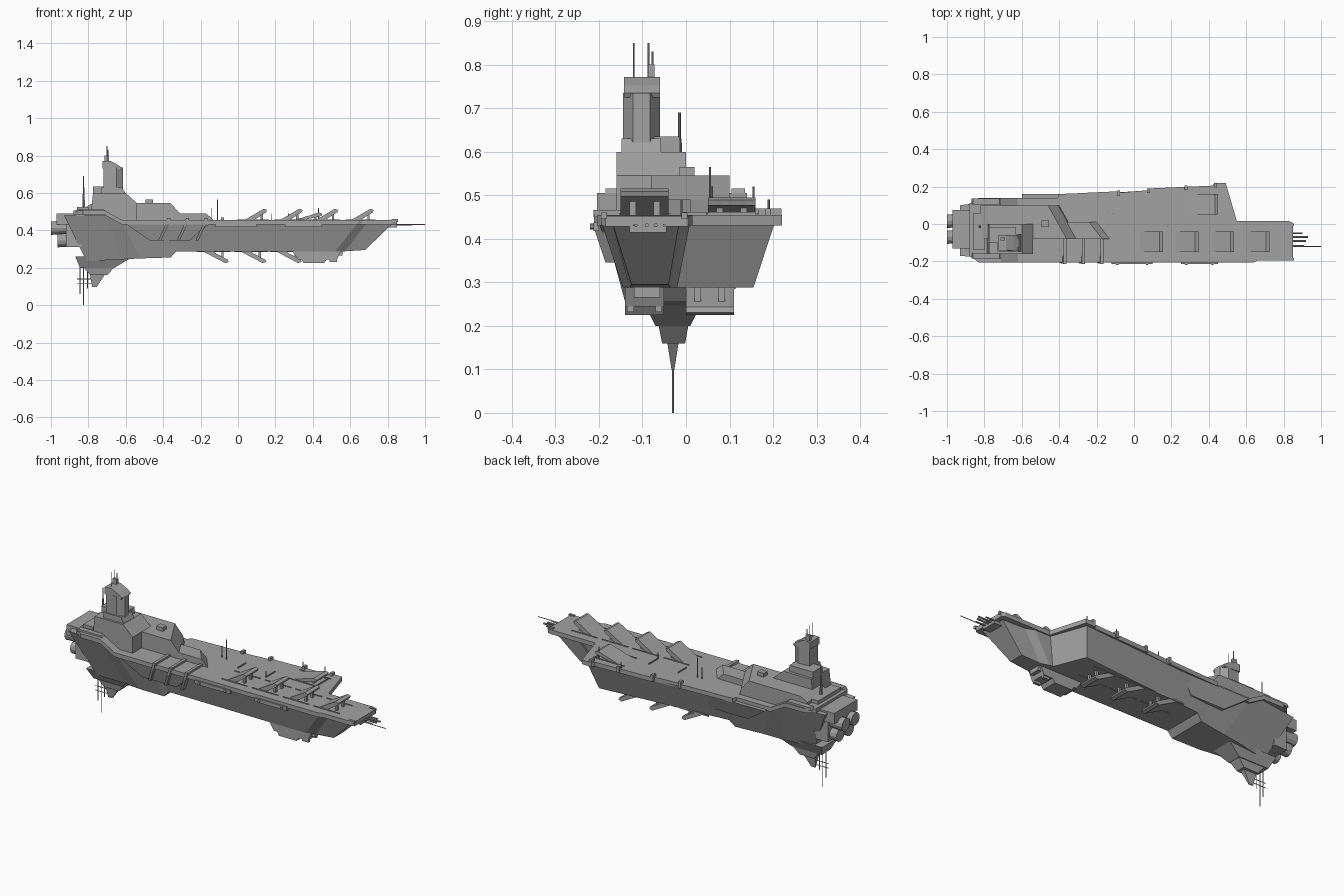
import bpy, bmesh
from mathutils import Vector

if "Cube" in bpy.data.objects:
    bpy.data.objects.remove(bpy.data.objects["Cube"], do_unlink=True)

grey = bpy.data.materials.new("hull_grey")
grey.use_nodes = True
colour = (0.36, 0.36, 0.36, 1)
grey.diffuse_color = colour
grey.node_tree.nodes["Principled BSDF"].inputs["Base Color"].default_value = colour


def loft(name, rings):
    """Skin a row of rings with equal point counts and cap both ends."""
    bm = bmesh.new()
    rows = [[bm.verts.new(p) for p in ring] for ring in rings]
    n = len(rows[0])
    for a, b in zip(rows, rows[1:]):
        for i in range(n):
            j = (i + 1) % n
            bm.faces.new((a[i], a[j], b[j], b[i]))
    bm.faces.new(rows[0])
    bm.faces.new(rows[-1])
    bmesh.ops.recalc_face_normals(bm, faces=bm.faces)
    mesh = bpy.data.meshes.new(name)
    bm.to_mesh(mesh)
    bm.free()
    mesh.materials.append(grey)
    obj = bpy.data.objects.new(name, mesh)
    bpy.context.collection.objects.link(obj)
    return obj


def box(name, x0, x1, y0, y1, z0, z1):
    return loft(name, [[(x0, y0, z), (x1, y0, z), (x1, y1, z), (x0, y1, z)] for z in (z0, z1)])


def side_profile(name, points, y0, y1):
    return loft(name, [[(x, y, z) for x, z in points] for y in (y0, y1)])


def plan(name, points, z0, z1):
    return loft(name, [[(x, y, z) for x, y in points] for z in (z0, z1)])


def rod(name, start, end, r, sides=6, r_end=None):
    a, b = Vector(start), Vector(end)
    bm = bmesh.new()
    bmesh.ops.create_cone(bm, cap_ends=True, segments=sides, radius1=r,
                          radius2=r if r_end is None else r_end, depth=(b - a).length)
    turn = Vector((0, 0, 1)).rotation_difference(b - a).to_matrix()
    for v in bm.verts:
        v.co = turn @ v.co + (a + b) / 2
    mesh = bpy.data.meshes.new(name)
    bm.to_mesh(mesh)
    bm.free()
    mesh.materials.append(grey)
    obj = bpy.data.objects.new(name, mesh)
    bpy.context.collection.objects.link(obj)
    return obj


# Main hull: top edge (x, y, y, z) and bottom edge (x, y, y, z) per station
stations = [
    ((-.93, -.17, .10, .48), (-.81, -.09, .02, .235)),
    ((-.71, -.19, .13, .48), (-.62, -.11, .05, .245)),
    ((-.62, -.19, .13, .44), (-.52, -.13, .06, .25)),
    ((-.42, -.19, .14, .44), (-.36, -.14, .08, .255)),
    ((-.38, -.19, .15, .44), (-.33, -.14, .09, .288)),
    ((.47, -.195, .205, .44), (.43, -.145, .155, .288)),
    ((.54, -.195, .01, .44), (.50, -.145, -.02, .288)),
    ((.64, -.195, .01, .44), (.52, -.145, -.02, .288)),
    ((.69, -.175, -.01, .44), (.57, -.130, -.035, .288)),
    ((.83, -.17, -.015, .44), (.68, -.125, -.04, .295)),
]
loft("main_hull", [[(t[0], t[1], t[3]), (t[0], t[2], t[3]), (b[0], b[2], b[3]), (b[0], b[1], b[3])]
                   for t, b in stations])

# Flight deck with raised stern, angled port wing and bow strip
deck = [(-.88, -.17, .11, .505), (-.83, -.205, .14, .505), (-.71, -.205, .14, .505),
        (-.62, -.205, .14, .455), (-.41, -.205, .14, .455), (-.40, -.205, .16, .455),
        (-.08, -.205, .175, .455), (-.07, -.205, .168, .455), (.07, -.205, .18, .455),
        (.08, -.205, .19, .455), (.42, -.205, .205, .455), (.43, -.205, .22, .455),
        (.49, -.205, .22, .455), (.55, -.205, .015, .455), (.64, -.205, .015, .455),
        (.66, -.195, .015, .455), (.83, -.195, .015, .455), (.85, -.185, .005, .452)]
loft("flight_deck", [[(x, a, z - .024), (x, b, z - .024), (x, b, z), (x, a, z)] for x, a, b, z in deck])

# Overhanging rim strip and slotted rails along the starboard edge
for x0, x1 in ((-.12, .1), (.25, .45)):
    box("side_rail", x0, x1, -.213, -.2, .418, .438)
    for x in (x0 + .03, x1 - .03):
        rod("rail_port", (x, -.21, .428), (x, -.22, .428), .007)

# Armour skirts on both sides of the hull
skirt = [(-.47, .345), (-.26, .345), (-.2, .4), (-.15, .435), (-.6, .435)]
loft("starboard_skirt", [[(x, -.172 - (z - .345) * .3 + d, z) for x, z in skirt] for d in (0, .03)])
loft("port_skirt", [[(x, .124 + (z - .345) * .4 + d, z) for x, z in skirt] for d in (0, -.03)])

# Rear machinery block and engine nozzles
box("engine_block", -.97, -.87, -.13, .075, .43, .49)
box("engine_mount", -.92, -.84, -.12, .06, .31, .44)
for y in (-.07, .015):
    for x, z in ((-1, .412), (-.965, .345)):
        nozzle = rod("engine_nozzle", (-.85, y, z), (x, y, z), .028, 12, .036)
        rod("nozzle_core", (x + .02, y, z), (x - .0, y, z), .022, 12)

# Ventral keel, stepped down to a spike
for name, levels in {
    "keel": ((.26, -.87, -.56, -.1, .04), (.2, -.845, -.66, -.07, .01)),
    "keel_step": ((.215, -.835, -.65, -.066, .008), (.16, -.79, -.70, -.055, -.002)),
    "keel_spike": ((.18, -.795, -.7, -.046, -.014), (.098, -.78, -.755, -.033, -.027)),
}.items():
    loft(name, [[(a, c, z), (b, c, z), (b, d, z), (a, d, z)] for z, a, b, c, d in levels])
for x, z in ((-.845, .06), (-.825, 0), (-.805, .09)):
    rod("keel_antenna", (x, -.03, .22), (x, -.03, z), .0025)
for z in (.115, .14):
    rod("antenna_crossbar", (-.86, -.03, z), (-.78, -.03, z), .002)

# Stepped superstructure
front = [(-.36, .545), (-.31, .49), (-.30, .45)]
loft("upper_deckhouse", [
    [(-.82, y, .45), (-.82, y, .52), (-.78, y, .545)] + [(x - s, y, z) for x, z in front]
    for y, s in ((-.08, 0), (.10, .1))])
loft("forward_deckhouse", [
    [(-.45, y, .45), (-.45, y, .49), (-.17 - s, y, .49), (-.125 - s, y, .45)]
    for y, s in ((-.08, 0), (.01, .07))])
side_profile("bridge_base", [(-.79, .46), (-.775, .6), (-.6, .6), (-.54, .545), (-.54, .45)], -.16, 0)
box("bridge_step", -.775, -.63, -.1, -.015, .6, .635)
box("deck_turret", -.495, -.455, -.015, .02, .54, .565)
box("stern_ledge", -.86, -.8, -.14, .06, .5, .525)
for y in (-.185, .105):
    side_profile("stern_locker", [(-.87, .5), (-.86, .515), (-.72, .515), (-.7, .49)], y, y + .03)

# Bridge tower with chamfered front and sloped head
plan("tower", [(-.72, -.14), (-.65, -.145), (-.615, -.122), (-.615, -.083), (-.65, -.06), (-.72, -.065)], .595, .735)
loft("tower_foot", [[(-.73, -.148, z), (x, -.148, z), (x, -.057, z), (-.73, -.057, z)]
                    for z, x in ((.595, -.6), (.63, -.62))])
side_profile("tower_head", [(-.725, .73), (-.725, .77), (-.685, .772), (-.645, .752), (-.62, .735), (-.625, .725)], -.142, -.06)
box("tower_mast_base", -.715, -.69, -.087, -.072, .765, .8)
for x, y, z in ((-.70, -.12, .85), (-.705, -.086, .85), (-.695, -.077, .83)):
    rod("tower_antenna", (x, y, .76), (x, y, z), .002)
rod("stern_mast", (-.825, -.015, .5), (-.825, -.015, .63), .008, 6, .005)
rod("stern_antenna", (-.825, -.015, .62), (-.825, -.015, .69), .003)

# Ribs wrapping from the deckhouse over the starboard side
for x in (-.37, -.27, -.17):
    box("deck_rib", x - .008, x + .008, -.21, -.07, .45, .466)
    loft("side_rib", [[(x + d - .008, y, z), (x + d + .008, y, z), (x + d + .008, y + .04, z), (x + d - .008, y + .04, z)]
                      for d, y, z in ((0, -.213, .466), (-.015, -.21, .42), (-.05, -.185, .345))])


def flap(name, x0, x1, y0, y1, z0, z1):
    """Open hatch plate hinged at its aft edge, with struts and a frame."""
    up = 1 if z1 > z0 else -1
    t = .018
    side_profile(name, [(x0, z0), (x1 - t, z1), (x1, z1 - up * .006), (x1 - .004, z1 - up * t), (x0 + .05, z0)], y0, y1)
    for y in (y0 + .02, y1 - .035):
        mid = x0 + (x1 - x0) * .72
        box(name + "_strut", mid, mid + .012, y, y + .015, min(z0, z1 - up * .02), max(z0, z1 - up * .02))
    for y in (y0 - .004, y1):
        box(name + "_frame", x0 - .03, x1 + .01, y, y + .004, z0 - .004, z0 + .004)


for tip in (.155, .345, .535, .725):
    flap("launch_hatch", tip - .12, tip, -.15, -.04, .455, .515)
flap("wing_hatch", .3, .45, .05, .16, .455, .495)
for tip in (-.05, .15, .34):
    flap("lower_hatch", tip - .14, tip, 0, .11, .289, .225)

# Ventral bow pod
side_profile("bow_pod", [(.29, .29), (.32, .245), (.34, .245), (.35, .225), (.46, .225), (.475, .245), (.53, .245), (.55, .29)], -.14, -.05)
for y in (-.135, -.07):
    box("pod_foot", .49, .53, y, y + .015, .232, .29)
box("pod_arm", .5, .56, -.12, -.06, .265, .295)

# Bow gun block, barrels and long probe
box("gun_block", .8, .85, -.13, -.045, .415, .447)
for y, x, r in ((-.115, .91, .004), (-.09, .92, .005), (-.07, .93, .005), (-.05, .9, .004)):
    rod("bow_gun", (.82, y, .431), (x, y, .431), r)
rod("bow_probe", (.84, -.12, .431), (1, -.12, .431), .002)
for y in (-.19, -.005):
    box("bow_fork", .82, .855, y - .005, y + .008, .445, .46)

# Small deck masts and arrestor bars
for x, y, z in ((-.14, .06, .52), (-.11, .055, .565), (.18, -.01, .49), (.43, .155, .52), (.27, .19, .49)):
    rod("deck_mast", (x, y, .45), (x, y, z), .0025)
for x, y0, y1 in ((0, 0, .07), (.18, -.01, .07), (.45, .05, .16)):
    box("deck_bar", x - .002, x + .002, y0, y1, .453, .462)
for x in (-.09, .07, .27, .43):
    box("port_edge_box", x, x + .015, .16 + x * .08, .185 + x * .08, .435, .47)
